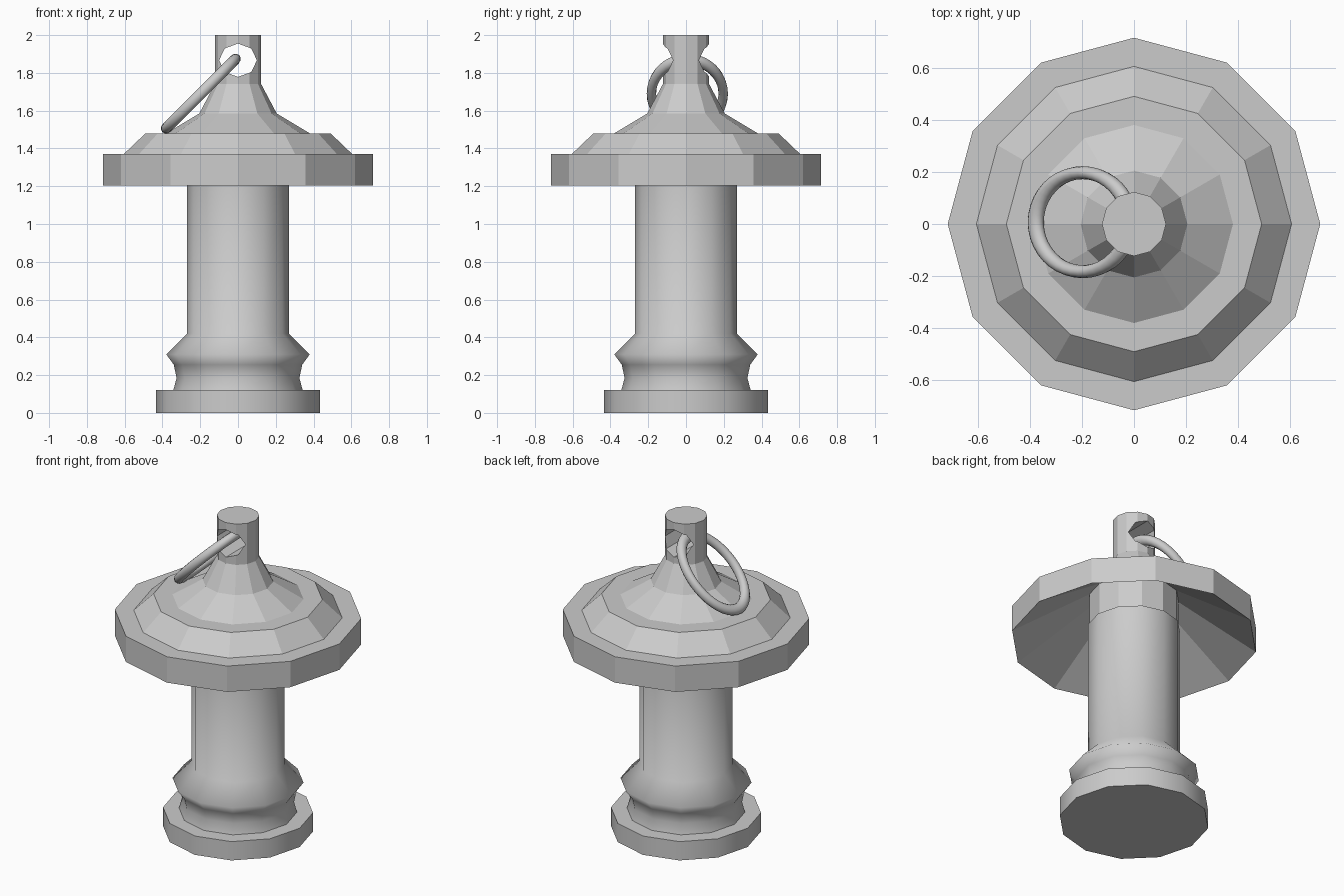
import bpy
import math

cube = bpy.data.objects.get("Cube")
if cube:
    bpy.data.objects.remove(cube, do_unlink=True)

SIDES = 12

# One plain grey for everything
grey = bpy.data.materials.new("stone_grey")
grey.use_nodes = True
colour = (0.6, 0.6, 0.6, 1)
grey.diffuse_color = colour
grey.node_tree.nodes["Principled BSDF"].inputs["Base Color"].default_value = colour


def lathe(name, profile, closed=False):
    """Turn an (r, z) profile, bottom to top on the outside, around z."""
    verts, faces = [], []
    for r, z in profile:
        for i in range(SIDES):
            a = math.tau * i / SIDES
            verts.append((r * math.cos(a), r * math.sin(a), z))
    count = len(profile)
    for k in range(count if closed else count - 1):
        low, high = k * SIDES, (k + 1) % count * SIDES
        for i in range(SIDES):
            j = (i + 1) % SIDES
            faces.append((low + i, low + j, high + j, high + i))
    if not closed:
        faces.append(tuple(reversed(range(SIDES))))
        faces.append(tuple(range((count - 1) * SIDES, count * SIDES)))
    mesh = bpy.data.meshes.new(name)
    mesh.from_pydata(verts, [], faces)
    mesh.materials.append(grey)
    obj = bpy.data.objects.new(name, mesh)
    bpy.context.collection.objects.link(obj)
    return obj


def smooth(obj, degrees):
    bpy.ops.object.select_all(action="DESELECT")
    obj.select_set(True)
    bpy.context.view_layer.objects.active = obj
    bpy.ops.object.shade_smooth_by_angle(angle=math.radians(degrees))


# Base disc
base = lathe("base_disc", [(0.435, 0), (0.435, 0.12)])
smooth(base, 40)

# Smooth pillar with a flared foot
pillar = lathe("pillar", [(0.345, 0.11), (0.325, 0.185), (0.34, 0.255), (0.38, 0.31),
                          (0.27, 0.42), (0.27, 1.29)])
smooth(pillar, 80)

# Faceted collar hidden under the cap
lathe("collar", [(0.262, 1.28), (0.262, 1.5)])

# Stepped cap with a hollow underside, rising into the knob
cap = lathe("cap", [(0.25, 1.5), (0.715, 1.205), (0.715, 1.37), (0.605, 1.37), (0.49, 1.48),
                    (0.38, 1.48), (0.205, 1.585), (0.123, 1.74), (0.123, 2.0)])

# Eyelet hole through the knob
bpy.ops.mesh.primitive_cylinder_add(vertices=8, radius=1, depth=0.6,
                                    location=(0, 0, 1.867),
                                    rotation=(math.pi / 2, 0, 0))
cutter = bpy.context.object
cutter.name = "eyelet_cutter"
cutter.scale = (0.1, 0.088, 1)
cutter.hide_render = True
cut = cap.modifiers.new("eyelet", "BOOLEAN")
cut.operation = "DIFFERENCE"
cut.solver = "EXACT"
cut.object = cutter
bpy.context.view_layer.objects.active = cap
bpy.ops.object.modifier_apply(modifier=cut.name)
bpy.data.objects.remove(cutter, do_unlink=True)

# Oval hanging ring, tilted through the eyelet
bpy.ops.mesh.primitive_torus_add(major_segments=40, minor_segments=12,
                                 major_radius=0.19, minor_radius=0.025,
                                 location=(-0.197, 0.007, 1.69),
                                 rotation=(0, -math.pi / 4, 0))
ring = bpy.context.object
ring.name = "hanging_ring"
ring.scale = (1.34, 1, 1.15)
ring.data.materials.append(grey)
smooth(ring, 60)
